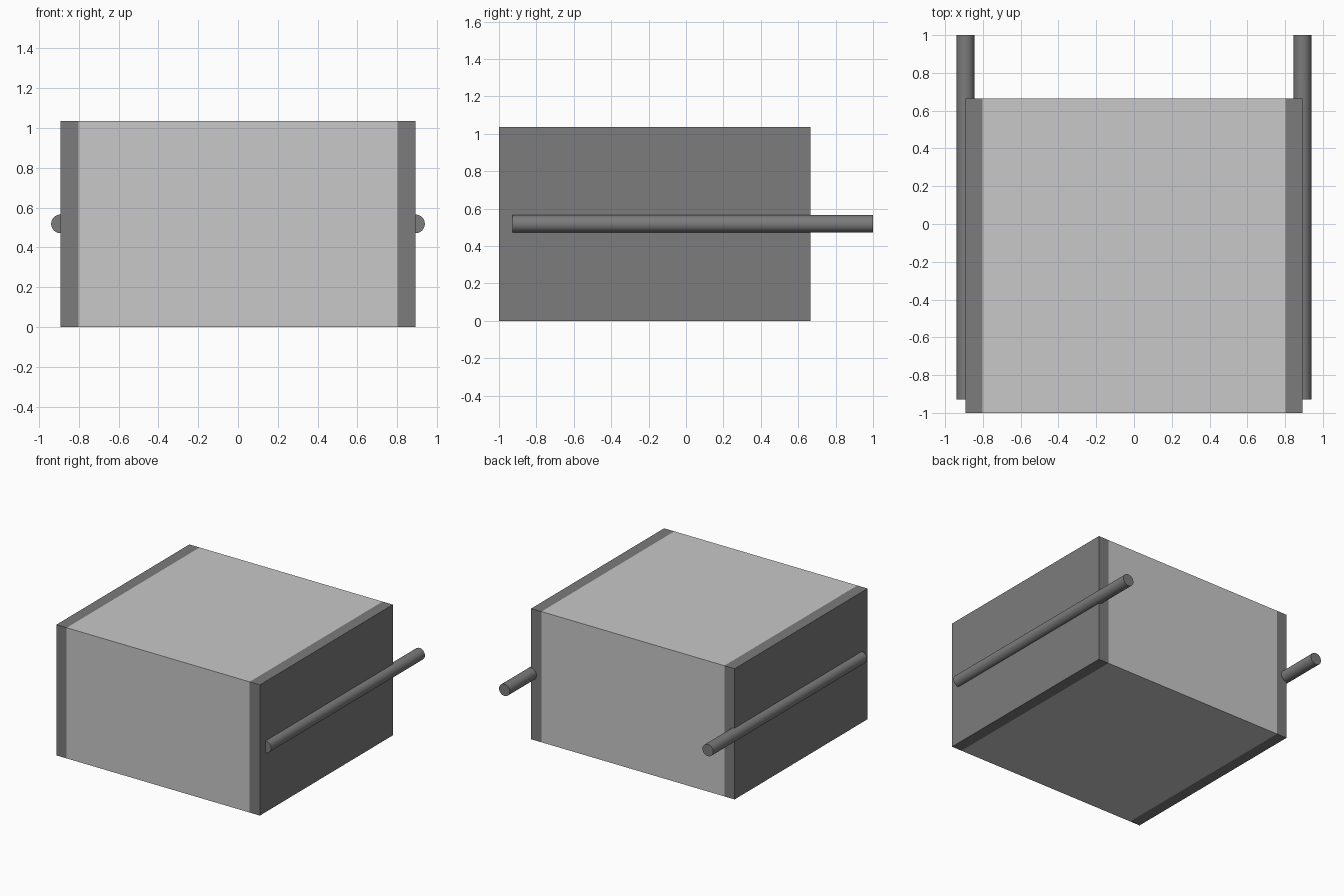
import bpy
import math

cube = bpy.data.objects.get("Cube")
if cube:
    bpy.data.objects.remove(cube, do_unlink=True)

HALF_WIDTH = 0.892
PANEL = 0.09
FRONT, BACK = -1.0, 0.665
HEIGHT = 1.036
ROD_RADIUS = 0.047
ROD_FRONT, ROD_BACK = -0.928, 1.0


def make_material(name, value):
    mat = bpy.data.materials.new(name)
    mat.use_nodes = True
    colour = (value, value, value, 1)
    mat.diffuse_color = colour
    mat.node_tree.nodes["Principled BSDF"].inputs["Base Color"].default_value = colour
    return mat


def box(name, x0, x1, mat):
    bpy.ops.mesh.primitive_cube_add(
        size=1, location=((x0 + x1) / 2, (FRONT + BACK) / 2, HEIGHT / 2))
    obj = bpy.context.object
    obj.name = name
    obj.scale = (x1 - x0, BACK - FRONT, HEIGHT)
    bpy.ops.object.transform_apply(location=False, rotation=False, scale=True)
    obj.data.materials.append(mat)


def rod(name, x, mat):
    bpy.ops.mesh.primitive_cylinder_add(
        vertices=32, radius=ROD_RADIUS, depth=ROD_BACK - ROD_FRONT,
        location=(x, (ROD_FRONT + ROD_BACK) / 2, HEIGHT / 2),
        rotation=(math.pi / 2, 0, 0))
    obj = bpy.context.object
    obj.name = name
    obj.data.materials.append(mat)
    bpy.ops.object.shade_smooth_by_angle(angle=math.radians(40))


light_grey = make_material("light grey", 0.58)
dark_grey = make_material("dark grey", 0.2)

# Main block between the side panels
inner = HALF_WIDTH - PANEL
box("body", -inner, inner, light_grey)

# Side panels, each with a half-sunk rod reaching past the back
for side, sign in (("left", 1), ("right", -1)):
    x0, x1 = sorted((sign * inner, sign * HALF_WIDTH))
    box(side + "_panel", x0, x1, dark_grey)
    rod(side + "_rod", sign * HALF_WIDTH, dark_grey)
